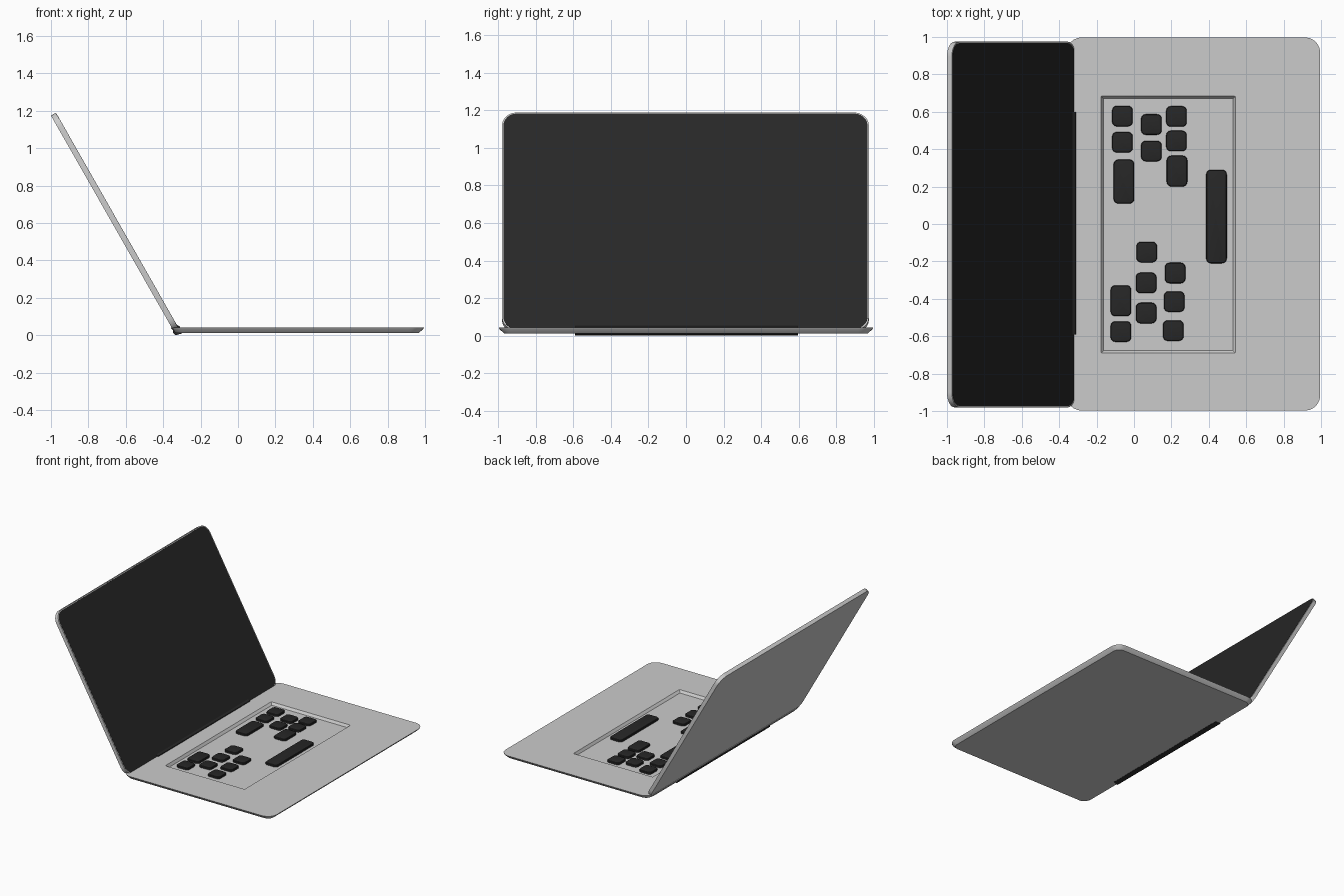
import bpy, bmesh
from math import cos, sin, pi, radians, atan2
from mathutils import Matrix, Vector

if "Cube" in bpy.data.objects:
    bpy.data.objects.remove(bpy.data.objects["Cube"])

black = bpy.data.materials.new("black")
black.diffuse_color = (0.02, 0.02, 0.02, 1)
black.use_nodes = True
black.node_tree.nodes["Principled BSDF"].inputs["Base Color"].default_value = black.diffuse_color


def finish(name, bm, mat=None):
    bmesh.ops.recalc_face_normals(bm, faces=bm.faces)
    me = bpy.data.meshes.new(name)
    bm.to_mesh(me)
    bm.free()
    ob = bpy.data.objects.new(name, me)
    bpy.context.collection.objects.link(ob)
    if mat:
        me.materials.append(mat)
    bpy.ops.object.select_all(action='DESELECT')
    ob.select_set(True)
    bpy.context.view_layer.objects.active = ob
    bpy.ops.object.shade_smooth_by_angle(angle=radians(30))
    return ob


def slab(name, sx, sy, radius, layers, centre=(0, 0), mat=None, seg=6):
    """Rounded-rectangle plate lofted through (inset, z) layers."""
    bm = bmesh.new()
    rings = []
    for inset, z in layers:
        hx, hy, r = sx / 2 - inset, sy / 2 - inset, max(radius - inset, 0.003)
        ring = []
        for i, (cx, cy) in enumerate([(1, 1), (-1, 1), (-1, -1), (1, -1)]):
            for k in range(seg + 1):
                a = (i + k / seg) * pi / 2
                ring.append(bm.verts.new((centre[0] + cx * (hx - r) + r * cos(a),
                                          centre[1] + cy * (hy - r) + r * sin(a), z)))
        rings.append(ring)
    for lo, hi in zip(rings, rings[1:]):
        for i in range(len(lo)):
            j = (i + 1) % len(lo)
            bm.faces.new((lo[i], lo[j], hi[j], hi[i]))
    bm.faces.new(rings[0])
    bm.faces.new(rings[-1])
    return finish(name, bm, mat)


# Base with flared sides
TOP, FLOOR = 0.042, 0.022
base = slab("base", 1.355, 1.995, 0.08, [(0.028, 0.012), (0.004, 0.034), (0, TOP)],
            (0.3175, 0))

# Sunken keyboard tray cut into the base
slope = (TOP - FLOOR)
cutter = slab("tray_cutter", 0.72, 1.375, 0.008,
              [(0.014, FLOOR), (0, TOP), (0, TOP + 0.02)], (0.183, -0.003), seg=2)
mod = base.modifiers.new("tray", 'BOOLEAN')
mod.object = cutter
mod.operation = 'DIFFERENCE'
mod.solver = 'EXACT'
bpy.context.view_layer.objects.active = base
bpy.ops.object.modifier_apply(modifier="tray")
bpy.data.objects.remove(cutter)

# Keys: x, y, length along y
keys = [(-0.062, 0.577, 0.11), (-0.062, 0.437, 0.11), (-0.054, 0.227, 0.235),
        (0.093, 0.532, 0.11), (0.093, 0.39, 0.11),
        (0.227, 0.575, 0.11), (0.227, 0.444, 0.11), (0.23, 0.283, 0.165),
        (0.068, -0.15, 0.11), (0.065, -0.315, 0.11), (0.065, -0.476, 0.11),
        (0.22, -0.262, 0.11), (0.215, -0.415, 0.11), (0.21, -0.57, 0.11),
        (-0.07, -0.41, 0.165), (-0.07, -0.575, 0.11), (0.441, 0.04, 0.5)]
for n, (x, y, length) in enumerate(keys):
    slab("space_key" if length > 0.4 else f"key_{n + 1}", 0.11, length, 0.025,
         [(0, FLOOR - 0.001), (0, 0.035), (0.003, 0.039), (0.01, 0.041)], (x, y), black, 4)

# Lid and screen, modelled flat then tilted open about the hinge
L, T = 1.335, 0.03
lid = slab("lid", L, 1.955, 0.08, [(0, 0), (0, T)], (L / 2, 0.003))
screen = slab("screen", L - 0.014, 1.94, 0.073, [(0, T - 0.01), (0, T + 0.001)],
              (L / 2, 0.003), black)
d = Vector((-0.495, 0, 0.869)).normalized()     # up along the lid
nrm = Vector((d.z, 0, -d.x))                    # out of the screen
side = nrm.cross(d)
tilt = Matrix((d, side, nrm)).transposed().to_4x4()
tilt.translation = Vector((-1.0, 0, 1.174)) - d * L
for ob in (lid, screen):
    ob.data.transform(tilt)

# Hinge bar along the back edge
bm = bmesh.new()
profile = [(-0.350, 0.070), (-0.312, 0.047), (-0.298, 0.010), (-0.333, 0.0), (-0.348, 0.012)]
face = bm.faces.new([bm.verts.new((x, -0.592, z)) for x, z in profile])
ext = bmesh.ops.extrude_face_region(bm, geom=[face])
bmesh.ops.translate(bm, vec=(0, 1.19, 0),
                    verts=[v for v in ext["geom"] if isinstance(v, bmesh.types.BMVert)])
finish("hinge", bm, black)
